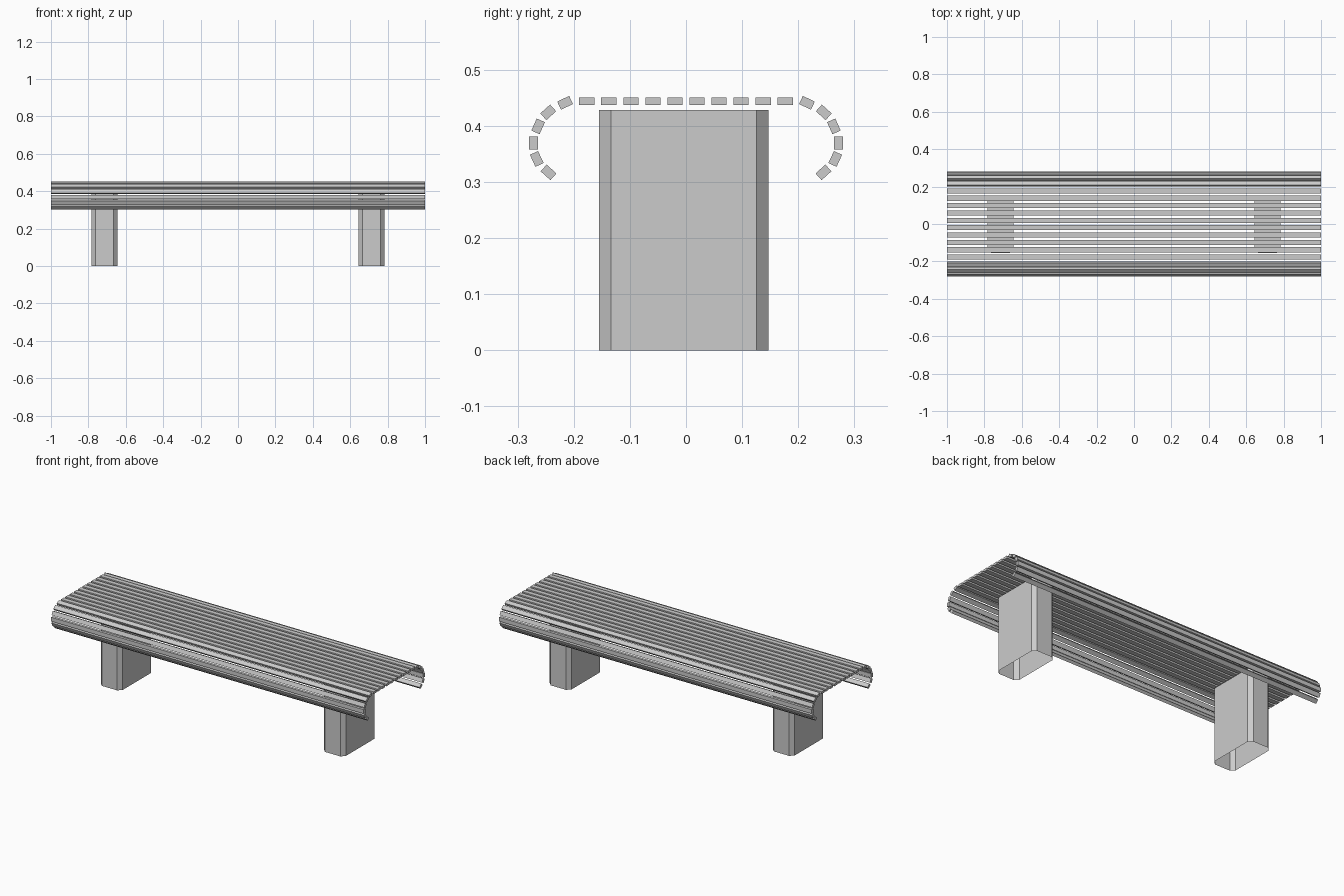
import bpy
import math

cube = bpy.data.objects.get("Cube")
if cube:
    bpy.data.objects.remove(cube, do_unlink=True)

grey = bpy.data.materials.new("plain grey")
grey.use_nodes = True
colour = (0.6, 0.6, 0.6, 1)
grey.diffuse_color = colour
grey.node_tree.nodes["Principled BSDF"].inputs["Base Color"].default_value = colour


def add_mesh(name, verts, faces):
    mesh = bpy.data.meshes.new(name)
    mesh.from_pydata(verts, [], faces)
    mesh.materials.append(grey)
    obj = bpy.data.objects.new(name, mesh)
    bpy.context.collection.objects.link(obj)
    return obj


def add_slat(name, y, z, width, thickness, tilt=0):
    """Full-length bar, tilted about the long axis."""
    bpy.ops.mesh.primitive_cube_add(size=1, location=(0, y, z),
                                    rotation=(math.radians(tilt), 0, 0))
    obj = bpy.context.object
    obj.name = name
    obj.scale = (2, width, thickness)
    obj.data.materials.append(grey)


def add_leg(name, x, y=-0.004, half_x=0.07, half_y=0.151, cut=0.021, height=0.428):
    """Chamfered post, capped on top and open underneath."""
    a, b = half_x - cut, half_y - cut
    outline = [(half_x, -b), (half_x, b), (a, half_y), (-a, half_y),
               (-half_x, b), (-half_x, -b), (-a, -half_y), (a, -half_y)]
    n = len(outline)
    verts = [(x + px, y + py, z) for z in (0, height) for px, py in outline]
    faces = [(i, (i + 1) % n, (i + 1) % n + n, i + n) for i in range(n)]
    faces.append(tuple(range(n, 2 * n)))
    add_mesh(name, verts, faces)


# Flat seat slats
for i in range(10):
    add_slat(f"seat_slat_{i + 1}", (i - 4.5) * 0.0393, 0.4435, 0.027, 0.0135)

# Slats rolling over the front and back edges: y, z, tilt
roll = [(0.2155, 0.441, 25), (0.2455, 0.424, 42), (0.2635, 0.399, 66),
        (0.272, 0.3695, 90), (0.266, 0.341, 115), (0.245, 0.317, 138)]
for side, label in ((-1, "front"), (1, "back")):
    for i, (y, z, tilt) in enumerate(roll):
        add_slat(f"{label}_edge_slat_{i + 1}", side * y, z, 0.0235, 0.016, -side * tilt)

# Legs
add_leg("left_leg", 0.714)
add_leg("right_leg", -0.714)
